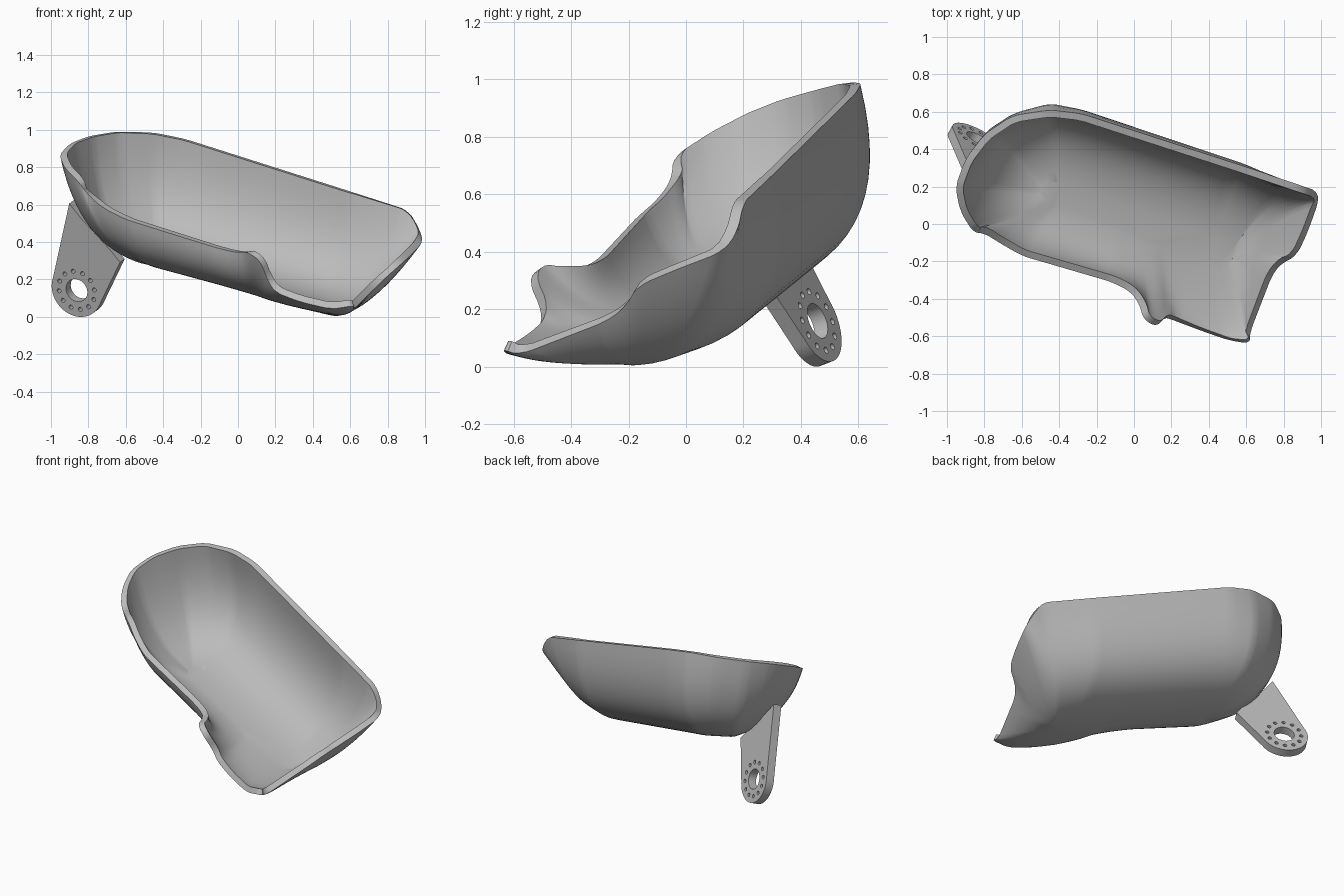
import bpy, bmesh, math
from mathutils import Vector, Matrix

if "Cube" in bpy.data.objects:
    bpy.data.objects.remove(bpy.data.objects["Cube"])

grey = bpy.data.materials.new("plain grey")
grey.diffuse_color = (0.5, 0.5, 0.5, 1)
grey.use_nodes = True
grey.node_tree.nodes["Principled BSDF"].inputs["Base Color"].default_value = grey.diffuse_color


def add_object(name, bm):
    mesh = bpy.data.meshes.new(name)
    bm.to_mesh(mesh)
    bm.free()
    mesh.materials.append(grey)
    ob = bpy.data.objects.new(name, mesh)
    bpy.context.collection.objects.link(ob)
    return ob


def activate(ob):
    bpy.ops.object.select_all(action='DESELECT')
    bpy.context.view_layer.objects.active = ob
    ob.select_set(True)


# Scoop rim, clockwise from the back right corner
rim = [(.91, .2, .57), (.97, .18, .47), (.99, .13, .40), (.93, -.04, .335),
       (.87, -.17, .28), (.79, -.21, .21), (.74, -.27, .16), (.62, -.58, .04),
       (.62, -.64, .06), (.5, -.62, .04), (.33, -.56, .08), (.2, -.51, .13),
       (.16, -.5, .19), (.12, -.55, .30), (.05, -.51, .345), (.03, -.43, .345),
       (-.02, -.36, .345), (-.12, -.31, .37), (-.6, -.17, .52), (-.72, -.10, .58),
       (-.8, -.05, .65), (-.86, -.045, .73), (-.93, .07, .80), (-.955, .2, .865),
       (-.9, .35, .925), (-.8, .48, .965), (-.65, .58, .99), (-.45, .61, .985),
       (-.28, .59, .95), (.6, .305, .67)]
# Wall bulge: rim index -> spine x, then control point of the wall curve
bulge = {0: (.5, .75, .22, .03), 3: (.5, .68, -.1, 0), 6: (.5, .63, -.27, -.005),
         8: (.45, .55, -.56, -.01), 10: (.3, .33, -.42, .03), 12: (.15, .16, -.4, .06),
         14: (.05, .06, -.36, .1), 17: (-.1, -.12, -.26, .16), 18: (-.4, -.58, -.08, .27),
         21: (-.45, -.76, -.02, .35), 23: (-.45, -.85, .22, .34),
         25: (-.45, -.78, .58, .33), 27: (-.42, -.45, .78, .33),
         28: (-.3, -.28, .72, .285), 29: (.4, .55, .42, .06), 30: (.5, .75, .22, .03)}


def bulge_at(i):
    a = max(k for k in bulge if k <= i)
    b = min(k for k in bulge if k >= i)
    f = (i - a) / (b - a) if b > a else 0
    return [p + (q - p) * f for p, q in zip(bulge[a], bulge[b])]


# One row per rim point: rim, spine x, control point; corners cut for roundness
rows = [Vector(tuple(r) + tuple(bulge_at(i))) for i, r in enumerate(rim)]
for limit in (.04, .015):
    cut = []
    for i, p in enumerate(rows):
        q = rows[(i + 1) % len(rows)]
        f = min(.25, limit / max((q - p).length, .001))
        cut += [p.lerp(q, f), p.lerp(q, 1 - f)]
    rows = cut

# Scoop shell: quadratic wall curves from the rim down to the sloping spine
bm = bmesh.new()
LEVELS = 16
rings = []
for k in range(LEVELS + 1):
    t = .92 * k / LEVELS
    ring = []
    for r in rows:
        x = r[3]
        spine = Vector((x, .15 - .34 * (x + .45), .27 - .28 * (x + .45)))
        p = Vector(r[:3]) * (1 - t) ** 2 + Vector(r[4:7]) * 2 * t * (1 - t) + spine * t * t
        p.z = max(p.z, 0)
        ring.append(bm.verts.new(p))
    rings.append(ring)
n = len(rows)
for a, b in zip(rings, rings[1:]):
    for i in range(n):
        j = (i + 1) % n
        bm.faces.new((a[i], a[j], b[j], b[i]))
floor = bm.faces.new(rings[-1])
bmesh.ops.triangulate(bm, faces=[floor])
shell = add_object("scoop_shell", bm)
mod = shell.modifiers.new("wall", 'SOLIDIFY')
mod.thickness = .038
mod.offset = -1
activate(shell)
bpy.ops.object.modifier_apply(modifier=mod.name)
bpy.ops.object.shade_smooth_by_angle(angle=math.radians(40))

# Bracket frame: width axis, length axis, plate normal
normal = Vector((.45, .82, .32)).normalized()
up = Vector((.29, -.47, .83))
up = (up - normal * up.dot(normal)).normalized()
side = up.cross(normal)
frame = Matrix((side, up, normal)).transposed().to_4x4()
frame.translation = (-.85, .435, .15)
if side.x > 0:
    raise ValueError("bracket axes flipped")

# Bracket plate: round foot widening up to the shell
bm = bmesh.new()
R, T = .15, .055
outline = [(R * math.cos(a), R * math.sin(a))
           for a in [math.pi + math.pi * i / 32 for i in range(33)]]
outline += [(.2, .45), (.1, .40), (0, .36), (-.1, .32), (-.18, .28)]
face = bm.faces.new([bm.verts.new((x, y, -T / 2)) for x, y in outline])
res = bmesh.ops.extrude_face_region(bm, geom=[face])
bmesh.ops.translate(bm, vec=(0, 0, T),
                    verts=[v for v in res['geom'] if isinstance(v, bmesh.types.BMVert)])
bmesh.ops.recalc_face_normals(bm, faces=bm.faces)
bm.transform(frame)
bracket = add_object("mounting_bracket", bm)

# Pivot hole and ring of twelve small holes
bm = bmesh.new()
holes = [(0, 0, .064, 32)]
holes += [(.108 * math.cos(i * math.pi / 6), .108 * math.sin(i * math.pi / 6), .012, 12)
          for i in range(12)]
for x, y, r, seg in holes:
    bmesh.ops.create_cone(bm, cap_ends=True, segments=seg, radius1=r, radius2=r,
                          depth=.2, matrix=Matrix.Translation((x, y, 0)))
bm.transform(frame)
cutter = add_object("hole_cutter", bm)
cutter.hide_render = True
mod = bracket.modifiers.new("holes", 'BOOLEAN')
mod.operation = 'DIFFERENCE'
mod.solver = 'EXACT'
mod.object = cutter
activate(bracket)
bpy.ops.object.modifier_apply(modifier=mod.name)
bpy.data.objects.remove(cutter)
bpy.ops.object.shade_smooth_by_angle(angle=math.radians(35))
